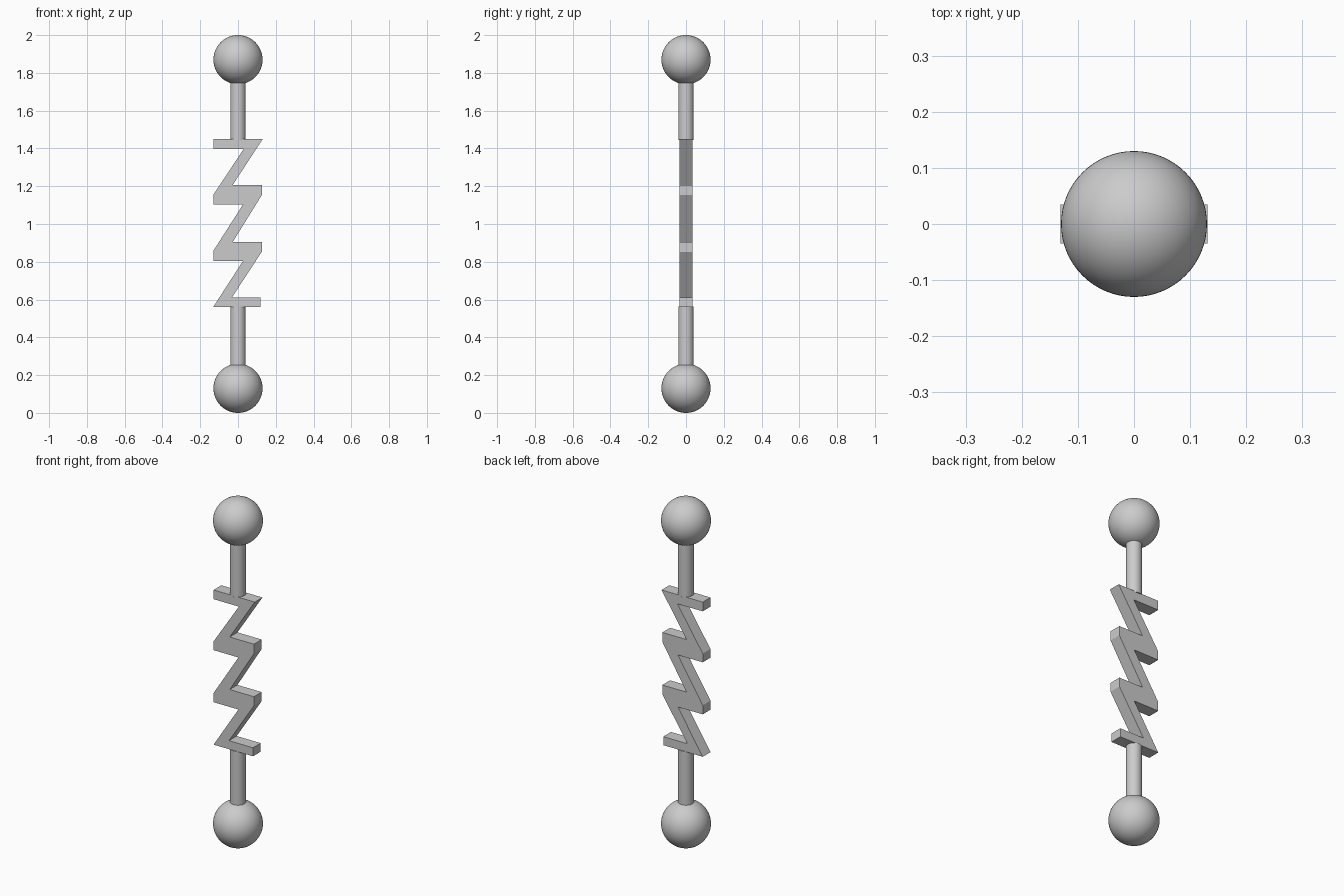
import bpy, bmesh

if "Cube" in bpy.data.objects:
    bpy.data.objects.remove(bpy.data.objects["Cube"])

R = 0.13        # ball radius
ROD = 0.041     # rod radius
HALF = 0.035    # half thickness of the zigzag plate


def smooth(obj):
    bpy.context.view_layer.objects.active = obj
    obj.select_set(True)
    bpy.ops.object.shade_smooth_by_angle()
    obj.select_set(False)


def ball(name, z):
    bpy.ops.mesh.primitive_uv_sphere_add(segments=64, ring_count=32, radius=R, location=(0, 0, z))
    obj = bpy.context.object
    obj.name = name
    smooth(obj)


def rod(name, z0, z1):
    bpy.ops.mesh.primitive_cylinder_add(vertices=48, radius=ROD, depth=z1 - z0,
                                        location=(0, 0, (z0 + z1) / 2))
    obj = bpy.context.object
    obj.name = name
    smooth(obj)


# Balls at both ends, rods leading to the spring
ball("bottom_ball", R)
ball("top_ball", 2 - R)
rod("bottom_rod", 0.24, 0.562)
rod("top_rod", 1.446, 1.76)

# Flat zigzag spring: outline down the right side, then up the left side
W = 0.131
right = [(W, 1.45), (-0.028, 1.207), (0.126, 1.207), (0.126, 1.153),
         (-0.028, 0.905), (0.126, 0.905), (0.126, 0.853),
         (-0.033, 0.61), (0.12, 0.61), (0.12, 0.561)]
left = [(-W, 0.561), (0.027, 0.805), (-W, 0.805), (-W, 0.857),
        (0.027, 1.104), (-W, 1.104), (-W, 1.154),
        (0.03, 1.397), (-W, 1.397), (-W, 1.45)]
bm = bmesh.new()
face = bm.faces.new([bm.verts.new((x, -HALF, z)) for x, z in right + left])
ext = bmesh.ops.extrude_face_region(bm, geom=[face], use_keep_orig=True)
moved = [v for v in ext["geom"] if isinstance(v, bmesh.types.BMVert)]
bmesh.ops.translate(bm, verts=moved, vec=(0, 2 * HALF, 0))
bmesh.ops.recalc_face_normals(bm, faces=bm.faces)
mesh = bpy.data.meshes.new("zigzag_spring")
bm.to_mesh(mesh)
bm.free()
bpy.context.collection.objects.link(bpy.data.objects.new("zigzag_spring", mesh))
